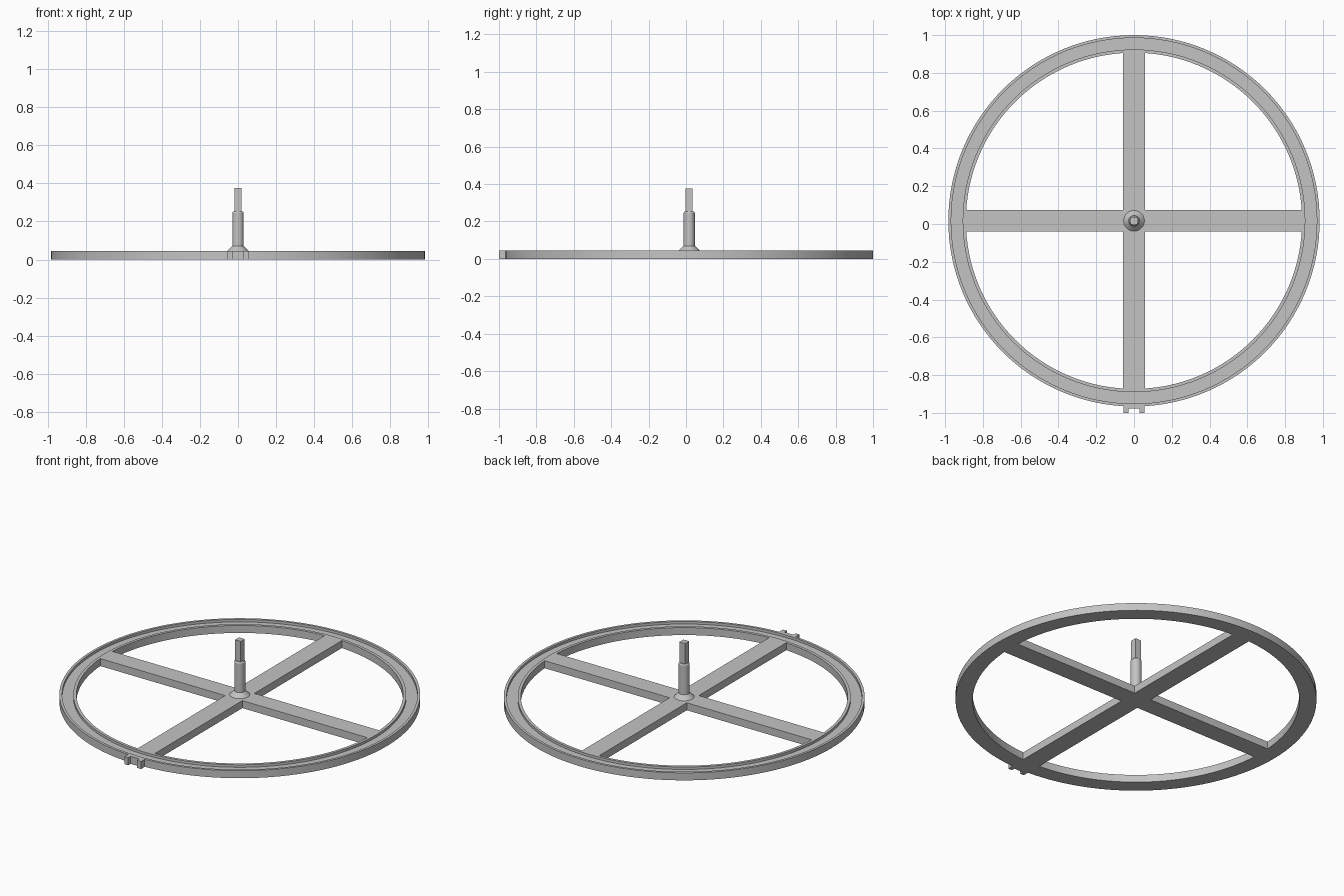
import bpy, bmesh, math
from mathutils import Matrix, Vector

cube = bpy.data.objects.get("Cube")
if cube:
    bpy.data.objects.remove(cube, do_unlink=True)

CENTRE_Y = 0.017
HEIGHT = 0.045
RING_OUT, RING_IN = 0.983, 0.89
SPOKE_HALF = 0.057

grey = bpy.data.materials.new("plain_grey")
grey.use_nodes = True
colour = (0.55, 0.55, 0.55, 1)
grey.diffuse_color = colour
grey.node_tree.nodes["Principled BSDF"].inputs["Base Color"].default_value = colour


def finish(name, bm, smooth=False):
    bmesh.ops.recalc_face_normals(bm, faces=bm.faces)
    mesh = bpy.data.meshes.new(name)
    bm.to_mesh(mesh)
    bm.free()
    mesh.materials.append(grey)
    ob = bpy.data.objects.new(name, mesh)
    bpy.context.collection.objects.link(ob)
    if smooth:
        bpy.ops.object.select_all(action='DESELECT')
        ob.select_set(True)
        bpy.context.view_layer.objects.active = ob
        bpy.ops.object.shade_smooth_by_angle(angle=math.radians(30))
    return ob


def box(name, low, high):
    low, high = Vector(low), Vector(high)
    bm = bmesh.new()
    bmesh.ops.create_cube(bm, size=1, matrix=Matrix.Translation((low + high) / 2)
                          @ Matrix.Diagonal((high - low).to_4d()))
    return finish(name, bm)


def revolve(name, profile, steps, closed):
    """Spin a (radius, z) profile about the wheel axis."""
    bm = bmesh.new()
    verts = [bm.verts.new((r, CENTRE_Y, z)) for r, z in profile]
    edges = [bm.edges.new(pair) for pair in zip(verts, verts[1:])]
    if closed:
        edges.append(bm.edges.new((verts[-1], verts[0])))
    bmesh.ops.spin(bm, geom=verts + edges, cent=(0, CENTRE_Y, 0), axis=(0, 0, 1),
                   angle=math.tau, steps=steps)
    bmesh.ops.remove_doubles(bm, verts=bm.verts, dist=0.0001)
    return finish(name, bm, True)


# Rim with a shallow groove between two lips
floor = HEIGHT - 0.015
revolve("rim", [(RING_IN, 0), (RING_OUT, 0), (RING_OUT, HEIGHT), (0.968, HEIGHT),
                (0.968, floor), (0.907, floor), (0.907, HEIGHT), (RING_IN, HEIGHT)],
        128, True)

# Four spokes meeting in a cross
box("cross_spoke", (-RING_IN, CENTRE_Y - SPOKE_HALF, 0),
    (RING_IN, CENTRE_Y + SPOKE_HALF, HEIGHT))
for name, side in (("front_spoke", -1), ("back_spoke", 1)):
    ends = sorted(CENTRE_Y + side * d for d in (SPOKE_HALF, RING_IN))
    box(name, (-SPOKE_HALF, ends[0], 0), (SPOKE_HALF, ends[1], HEIGHT))

# Flared hub, round shaft and square drive end
revolve("hub_shaft", [(0, HEIGHT), (0.055, HEIGHT), (0.03, 0.07), (0.03, 0.245),
                      (0.025, 0.253), (0, 0.253)], 48, False)
box("square_end", (-0.019, CENTRE_Y - 0.019, 0.25), (0.019, CENTRE_Y + 0.019, 0.376))

# Forked catch on the front of the rim
box("catch_base", (-0.03, -0.978, 0), (0.03, -0.96, HEIGHT))
for name, x in (("right_catch_tab", -0.0425), ("left_catch_tab", 0.0425)):
    box(name, (x - 0.0125, -1, 0), (x + 0.0125, -0.96, HEIGHT))
